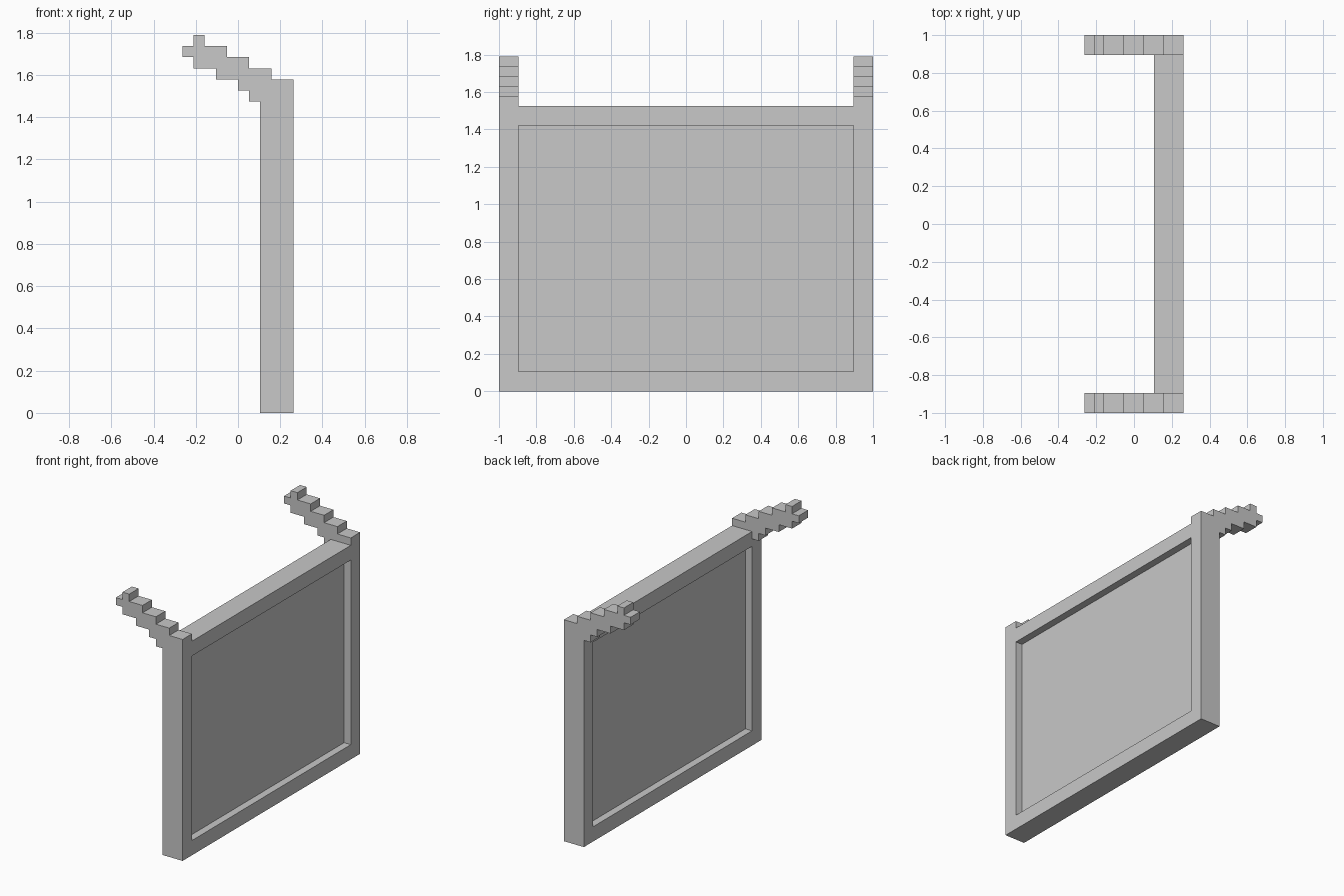
import bpy
import bmesh
from math import radians
from mathutils import Matrix, Vector

U = 2 / 38  # one grid step of the blocky design

cube = bpy.data.objects.get("Cube")
if cube:
    bpy.data.objects.remove(cube, do_unlink=True)

grey = bpy.data.materials.new("plain grey")
grey.use_nodes = True
colour = (0.58, 0.58, 0.58, 1)
grey.diffuse_color = colour
grey.node_tree.nodes["Principled BSDF"].inputs["Base Color"].default_value = colour


def make_object(name, bm):
    bmesh.ops.recalc_face_normals(bm, faces=bm.faces)
    mesh = bpy.data.meshes.new(name)
    bm.to_mesh(mesh)
    bm.free()
    mesh.materials.append(grey)
    obj = bpy.data.objects.new(name, mesh)
    bpy.context.collection.objects.link(obj)
    return obj


# Slab with a flat rim and a recessed panel on both broad sides
bm = bmesh.new()
size = Vector((3, 38, 29)) * U
bmesh.ops.create_cube(bm, size=1, matrix=Matrix.Translation((3.5 * U, 0, size.z / 2))
                      @ Matrix.Diagonal(size).to_4x4())
bm.normal_update()
broad = [f for f in bm.faces if abs(f.normal.x) > 0.9]
bmesh.ops.inset_individual(bm, faces=broad, thickness=2 * U, use_even_offset=True)
bmesh.ops.inset_individual(bm, faces=broad, thickness=0, depth=-U)
frame = make_object("panel_frame", bm)

# Stepped arm outline: corners of the staircase, as (x, z) in grid steps
outline = [(5, 27), (5, 30), (3, 30), (3, 31), (1, 31), (1, 32), (-1, 32), (-1, 33),
           (-3, 33), (-3, 34), (-4, 34), (-4, 33), (-5, 33), (-5, 32), (-4, 32),
           (-4, 31), (-2, 31), (-2, 30), (0, 30), (0, 29), (1, 29), (1, 28),
           (2, 28), (2, 27)]


def make_arm(name, y):
    bm = bmesh.new()
    face = bm.faces.new([bm.verts.new((x * U, y * U, z * U)) for x, z in outline])
    side = bmesh.ops.extrude_face_region(bm, geom=[face])["geom"]
    verts = [v for v in side if isinstance(v, bmesh.types.BMVert)]
    bmesh.ops.translate(bm, verts=verts, vec=(0, 2 * U, 0))
    return make_object(name, bm)


# Merge both arms into the frame so the sides are seamless
bpy.context.view_layer.objects.active = frame
for name, y in (("front_arm", -19), ("back_arm", 17)):
    arm = make_arm(name, y)
    join = frame.modifiers.new(name, "BOOLEAN")
    join.operation = "UNION"
    join.solver = "EXACT"
    join.object = arm
    bpy.ops.object.modifier_apply(modifier=name)
    bpy.data.objects.remove(arm, do_unlink=True)

# Clear leftover edges on flat surfaces
bm = bmesh.new()
bm.from_mesh(frame.data)
bmesh.ops.remove_doubles(bm, verts=bm.verts, dist=0.0005)
bmesh.ops.dissolve_limit(bm, angle_limit=radians(1), verts=bm.verts, edges=bm.edges)
bm.to_mesh(frame.data)
bm.free()
